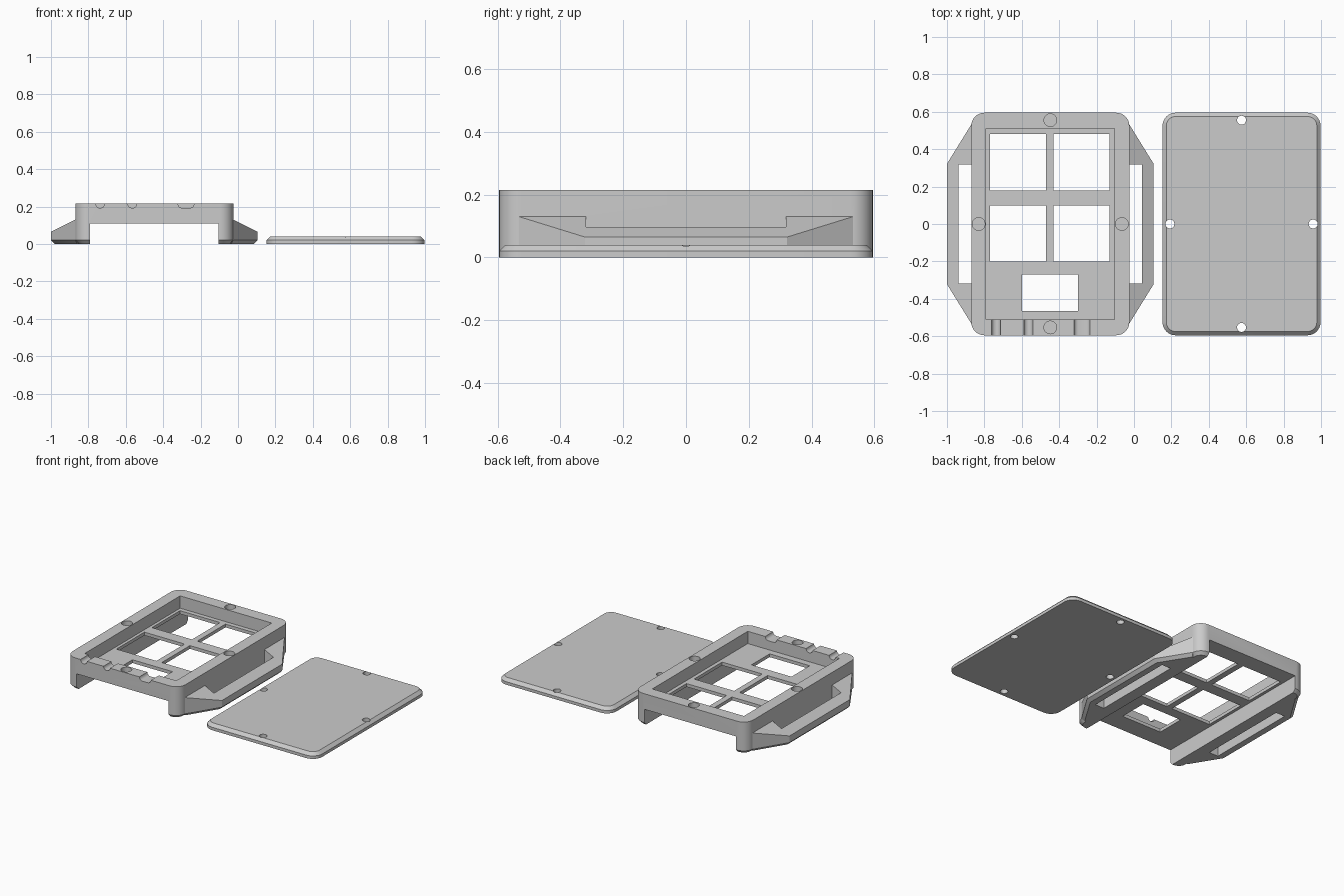
import bpy, bmesh
from math import sin, cos, pi

cube = bpy.data.objects.get("Cube")
if cube:
    bpy.data.objects.remove(cube)

grey = bpy.data.materials.new("plain_grey")
grey.use_nodes = True
grey.diffuse_color = (0.6, 0.6, 0.6, 1)
grey.node_tree.nodes["Principled BSDF"].inputs["Base Color"].default_value = (0.6, 0.6, 0.6, 1)

CX = -0.4475                 # centre of the case
HX, HY, TOP = 0.4225, 0.595, 0.215
PLATE_X, PLATE_TOP = 0.575, 0.04
CHAMFER = 0.02


def hull(name, points, chamfer_z=None):
    """Convex solid around points; chamfers the edges lying at chamfer_z."""
    bm = bmesh.new()
    for p in points:
        bm.verts.new(p)
    bmesh.ops.convex_hull(bm, input=bm.verts)
    bmesh.ops.dissolve_limit(bm, angle_limit=0.01, verts=bm.verts, edges=bm.edges)
    if chamfer_z is not None:
        rim = [e for e in bm.edges if all(abs(v.co.z - chamfer_z) < 1e-4 for v in e.verts)]
        bmesh.ops.bevel(bm, geom=rim, offset=CHAMFER, segments=1, affect='EDGES')
    bmesh.ops.recalc_face_normals(bm, faces=bm.faces)
    mesh = bpy.data.meshes.new(name)
    bm.to_mesh(mesh)
    bm.free()
    mesh.materials.append(grey)
    ob = bpy.data.objects.new(name, mesh)
    bpy.context.collection.objects.link(ob)
    return ob


def box(x0, x1, y0, y1, z0, z1):
    return hull("cutter", [(x, y, z) for x in (x0, x1) for y in (y0, y1) for z in (z0, z1)])


def disc(x, y, r, z0, z1):
    ring = [(x + r * cos(a * pi / 16), y + r * sin(a * pi / 16)) for a in range(32)]
    return hull("cutter", [(*p, z) for p in ring for z in (z0, z1)])


def rounded_slab(name, cx, height, chamfer_z, r=0.07):
    pts = []
    for sx in (-1, 1):
        for sy in (-1, 1):
            for i in range(9):
                a = i * pi / 16
                x = cx + sx * (HX - r + r * cos(a))
                y = sy * (HY - r + r * sin(a))
                pts += [(x, y, 0), (x, y, height)]
    return hull(name, pts, chamfer_z)


def combine(target, other, operation='DIFFERENCE'):
    mod = target.modifiers.new("combine", 'BOOLEAN')
    mod.operation, mod.solver, mod.object = operation, 'EXACT', other
    bpy.context.view_layer.objects.active = target
    bpy.ops.object.modifier_apply(modifier=mod.name)
    bpy.data.objects.remove(other)


def finish(ob):
    bpy.ops.object.select_all(action='DESELECT')
    ob.select_set(True)
    bpy.context.view_layer.objects.active = ob
    bpy.ops.object.shade_smooth_by_angle(angle=0.4)


# Sloping strap lugs on both sides, with their slots
lug_points = []
for sx in (-1, 1):
    for sy in (-1, 1):
        for dx, y, z in ((HX, 0.532, 0.13), (0.5525, 0.322, 0.065)):
            lug_points += [(CX + sx * dx, sy * y, 0), (CX + sx * dx, sy * y, z)]
lugs = hull("strap_lugs", lug_points, 0)
for sx in (-1, 1):
    xs = sorted((CX + sx * HX, CX + sx * 0.49))
    combine(lugs, box(*xs, -0.318, 0.318, -0.1, 0.3))

# Case body
case = rounded_slab("case", CX, TOP, 0)
combine(case, lugs, 'UNION')

# Channel underneath and tray above
combine(case, box(-0.79, -0.105, -0.7, 0.7, -0.1, 0.11))
combine(case, box(-0.79, -0.105, -0.51, 0.51, 0.132, 0.3))

# Windows in the tray floor
for x in (-0.77, -0.43):
    for y in (-0.2, 0.18):
        combine(case, box(x, x + 0.3, y, y + 0.3, 0.05, 0.2))
combine(case, box(-0.6, -0.3, -0.465, -0.27, 0.05, 0.2))

# Blind round pockets in the rim, matching through holes in the cover
plate = rounded_slab("cover_plate", PLATE_X, PLATE_TOP, PLATE_TOP)
for dx, y in ((0, 0.555), (0, -0.553), (-0.383, 0), (0.383, 0)):
    combine(case, disc(CX + dx, y, 0.034, TOP - 0.04, 0.3))
    combine(plate, disc(PLATE_X + dx, y, 0.024, -0.1, 0.1))

# Rounded wire notches across the front rim
for x, half in ((-0.737, 0.024), (-0.565, 0.024), (-0.278, 0.043)):
    profile = []
    for s in (-1, 1):
        for i in range(5):
            a = i * pi / 8
            profile.append((x + s * (half - 0.023 + 0.023 * cos(a)), TOP - 0.023 * sin(a)))
        profile.append((x + s * half, 0.3))
    combine(case, hull("cutter", [(px, y, pz) for px, pz in profile for y in (-0.7, -0.5)]))

for part in (case, plate):
    finish(part)
